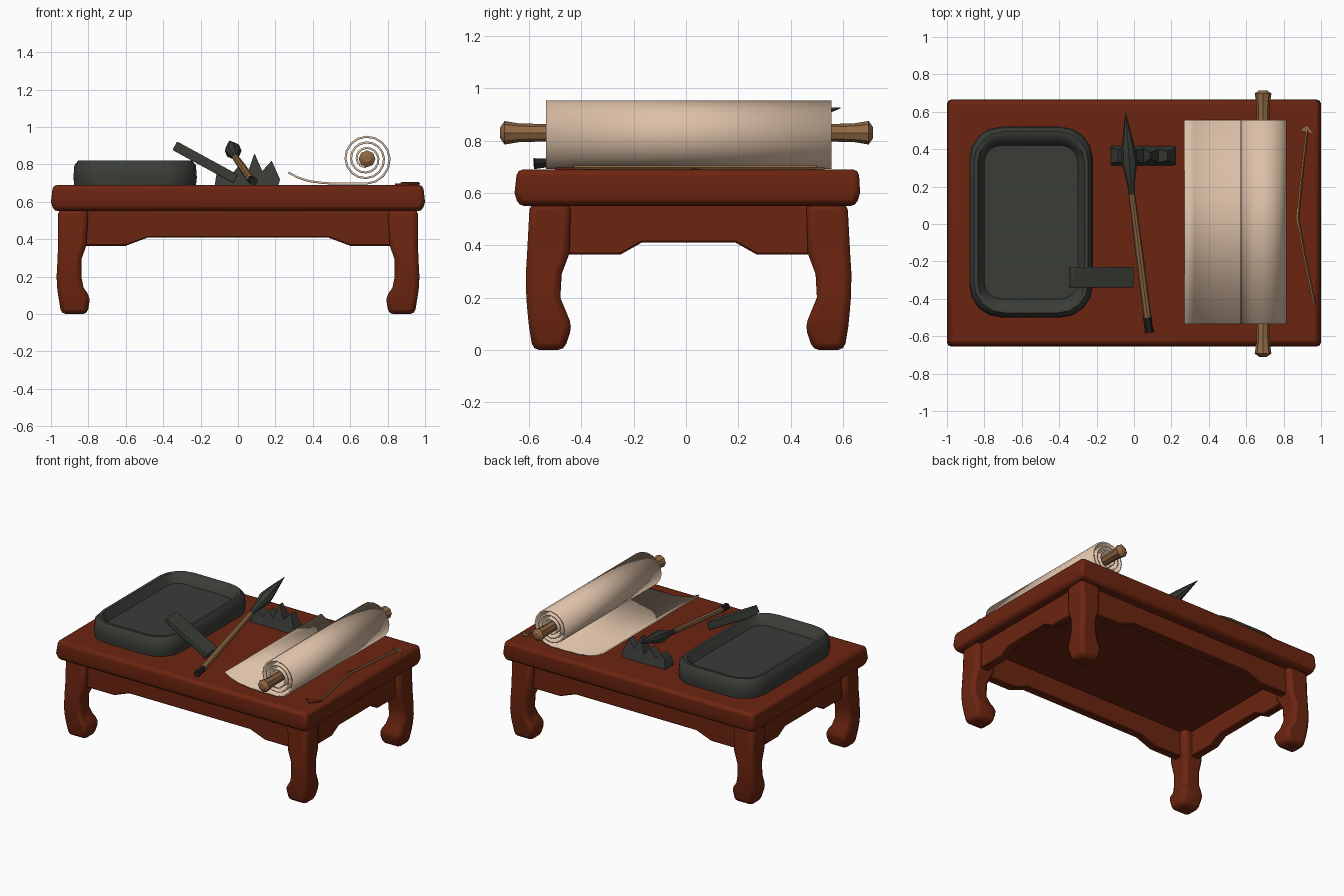
import bpy, bmesh, math
from mathutils import Vector

if "Cube" in bpy.data.objects:
    bpy.data.objects.remove(bpy.data.objects["Cube"])


def material(name, rgb):
    m = bpy.data.materials.new(name)
    m.use_nodes = True
    m.diffuse_color = (*rgb, 1)
    m.node_tree.nodes["Principled BSDF"].inputs["Base Color"].default_value = (*rgb, 1)
    return m


RED = material("red lacquer", (0.15, 0.018, 0.005))
STONE = material("dark stone", (0.042, 0.046, 0.039))
PAPER = material("paper", (0.72, 0.53, 0.39))
WOOD = material("bamboo", (0.28, 0.14, 0.055))
CAP = material("black cap", (0.014, 0.014, 0.014))


def finish(name, bm, mat, bevel=0, segments=2, angle=35, solid=0):
    bmesh.ops.recalc_face_normals(bm, faces=bm.faces)
    me = bpy.data.meshes.new(name)
    bm.to_mesh(me)
    bm.free()
    me.materials.append(mat)
    ob = bpy.data.objects.new(name, me)
    bpy.context.collection.objects.link(ob)
    if solid:
        mod = ob.modifiers.new("thickness", 'SOLIDIFY')
        mod.thickness, mod.offset = solid, 0
    if bevel:
        mod = ob.modifiers.new("round", 'BEVEL')
        mod.width, mod.segments = bevel, segments
    bpy.ops.object.select_all(action='DESELECT')
    ob.select_set(True)
    bpy.context.view_layer.objects.active = ob
    bpy.ops.object.shade_smooth_by_angle(angle=math.radians(angle))
    return ob


def loft(name, rings, mat, **kw):
    """Skin closed rings of equal length and cap both ends."""
    bm = bmesh.new()
    vs = [[bm.verts.new(p) for p in ring] for ring in rings]
    n = len(vs[0])
    for a, b in zip(vs, vs[1:]):
        for i in range(n):
            bm.faces.new((a[i], a[(i + 1) % n], b[(i + 1) % n], b[i]))
    bm.faces.new(vs[0])
    bm.faces.new(vs[-1])
    return finish(name, bm, mat, **kw)


def rect(x0, x1, y0, y1, z):
    return [(x0, y0, z), (x1, y0, z), (x1, y1, z), (x0, y1, z)]


def tube(name, start, end, stations, mat, sides=8, **kw):
    """Round rod; stations are (fraction along, radius)."""
    a, b = Vector(start), Vector(end)
    q = (b - a).to_track_quat('Z', 'Y')
    rings = []
    for t, r in stations:
        c = a.lerp(b, t)
        rings.append([c + q @ Vector((r * math.cos(k * math.tau / sides),
                                      r * math.sin(k * math.tau / sides), 0))
                      for k in range(sides)])
    return loft(name, rings, mat, **kw)


# Table top
loft("table_top", [rect(-0.985, 0.985, -0.64, 0.65, 0.55),
                   rect(-1, 1, -0.655, 0.665, 0.6),
                   rect(-0.99, 0.99, -0.645, 0.66, 0.69)], RED, bevel=0.022)

# Four curved legs: height, outer x, inner x, outer y, inner y
LEG = [(0, .945, .805, .595, .475), (.09, .96, .79, .61, .445),
       (.14, .967, .825, .615, .465), (.2, .97, .838, .62, .49),
       (.29, .965, .838, .622, .485), (.37, .962, .81, .617, .455),
       (.56, .962, .80, .607, .45)]
for sx, side in ((1, "left"), (-1, "right")):
    for sy, end in ((-1, "front"), (1, "back")):
        loft(f"{end}_{side}_leg",
             [rect(sx * xi, sx * xo, .01 + sy * yi, .01 + sy * yo, z)
              for z, xo, xi, yo, yi in LEG], RED, bevel=0.025, angle=50)


# Aprons with a raised middle
def apron(name, half, lift0, lift1, place):
    low = [(-half, .365), (-lift0, .365), (-lift1, .41),
           (lift1, .41), (lift0, .365), (half, .365)]
    outline = [(-half, .56)] + low + [(half, .56)]
    return loft(name, [[place(u, d, z) for u, z in outline] for d in (0, .06)],
                RED, bevel=0.006, segments=1)


for s, end in ((-1, "front"), (1, "back")):
    apron(end + "_apron", .87, .6, .48, lambda u, d, z: (u, .01 + s * (.565 - d), z))
for s, side in ((1, "left"), (-1, "right")):
    apron(side + "_apron", .53, .26, .18, lambda u, d, z: (s * (.925 - d), .01 + u, z))


# Ink stone: rounded tray with a sunken floor
def rounded(hx, hy, r, z, n=5):
    pts = []
    for k, (sx, sy) in enumerate(((1, 1), (-1, 1), (-1, -1), (1, -1))):
        for i in range(n):
            a = math.pi / 2 * (k + i / (n - 1))
            pts.append((-.55 + sx * (hx - r) + r * math.cos(a),
                        .01 + sy * (hy - r) + r * math.sin(a), z))
    return pts


loft("ink_stone", [rounded(.325, .505, .17, .685), rounded(.33, .51, .17, .73),
                   rounded(.325, .505, .17, .795), rounded(.305, .485, .16, .82),
                   rounded(.285, .46, .14, .818), rounded(.265, .425, .11, .785),
                   rounded(.25, .41, .09, .76)], STONE, angle=45)

# Ink stick leaning on the tray
foot, head = Vector((-.012, 0, .722)), Vector((-.338, 0, .9))
d = (head - foot).normalized()
n = Vector((-d.z, 0, d.x)) * .026
loft("ink_stick", [[(p.x, y, p.z) for p in (foot + n, head + n, head - n, foot - n)]
                   for y in (-.34, -.23)], STONE, bevel=0.005)

# Brush rest with pointed peaks
peaks = [(-.125, .685), (-.115, .75), (-.085, .785), (-.035, .745), (.01, .8),
         (.05, .75), (.088, .86), (.13, .765), (.18, .82), (.225, .72), (.215, .685)]
loft("brush_rest", [[(x, .365 + s * (.052 - (z - .685) * .2), z) for x, z in peaks]
                    for s in (-1, 1)], STONE)

# Writing brush
tail, neck, tip = (.072, -.5, .717), (-.012, .16, .835), (-.045, .59, .925)
tube("brush_handle", tail, neck, [(0, .021), (.5, .021), (1, .018)], WOOD)
tube("brush_hair", neck, tip, [(0, .016), (.15, .022), (.42, .045), (.6, .034),
                               (.8, .018), (1, .002)], STONE)
tube("brush_cap", (.082, -.58, .712), tail, [(0, .024), (.5, .02), (1, .023)], CAP, sides=6)

# Paper scroll: loose end, then a spiral
bm = bmesh.new()
path = [(.27, .757), (.32, .73), (.38, .711), (.46, .7), (.58, .697)]
TURNS, STEPS = 3, 16
for i in range(TURNS * STEPS + 1):
    a = -math.pi / 2 + i * math.tau / STEPS
    r = .133 - .03 * i / STEPS
    path.append((.685 + r * math.cos(a), .83 + r * math.sin(a)))
rows = [[bm.verts.new((x, y, z)) for x, z in path] for y in (-.535, .555)]
for i in range(len(path) - 1):
    bm.faces.new((rows[0][i], rows[0][i + 1], rows[1][i + 1], rows[1][i]))
finish("paper_scroll", bm, PAPER, solid=.011, angle=40)

# Scroll rod with flared ends
tube("scroll_rod", (.69, -.71, .83), (.69, .715, .83),
     [(0, .02), (.012, .045), (.05, .036), (.1, .034), (.9, .034), (.95, .036),
      (.988, .045), (1, .02)], WOOD)

# Thin tie cord lying beside the scroll
cord = [(.925, .5), (.895, .25), (.875, .03), (.91, -.17), (.965, -.43)]
for i, (p, q) in enumerate(zip(cord, cord[1:])):
    tube(f"tie_cord_{i + 1}", (*p, .698), (*q, .698), [(0, .008), (1, .008)], WOOD, sides=5)
loft("cord_tab", [[(.885, .5, z), (.965, .48, z), (.925, .53, z)] for z in (.69, .7)], WOOD)
loft("cord_tassel", [[(.865, -.46, z), (.97, -.43, z), (.915, -.5, z)] for z in (.69, .697)], RED)
loft("cord_knot", [[(.84, .04, z), (.88, -.02, z), (.88, .1, z)] for z in (.69, .697)], RED)
